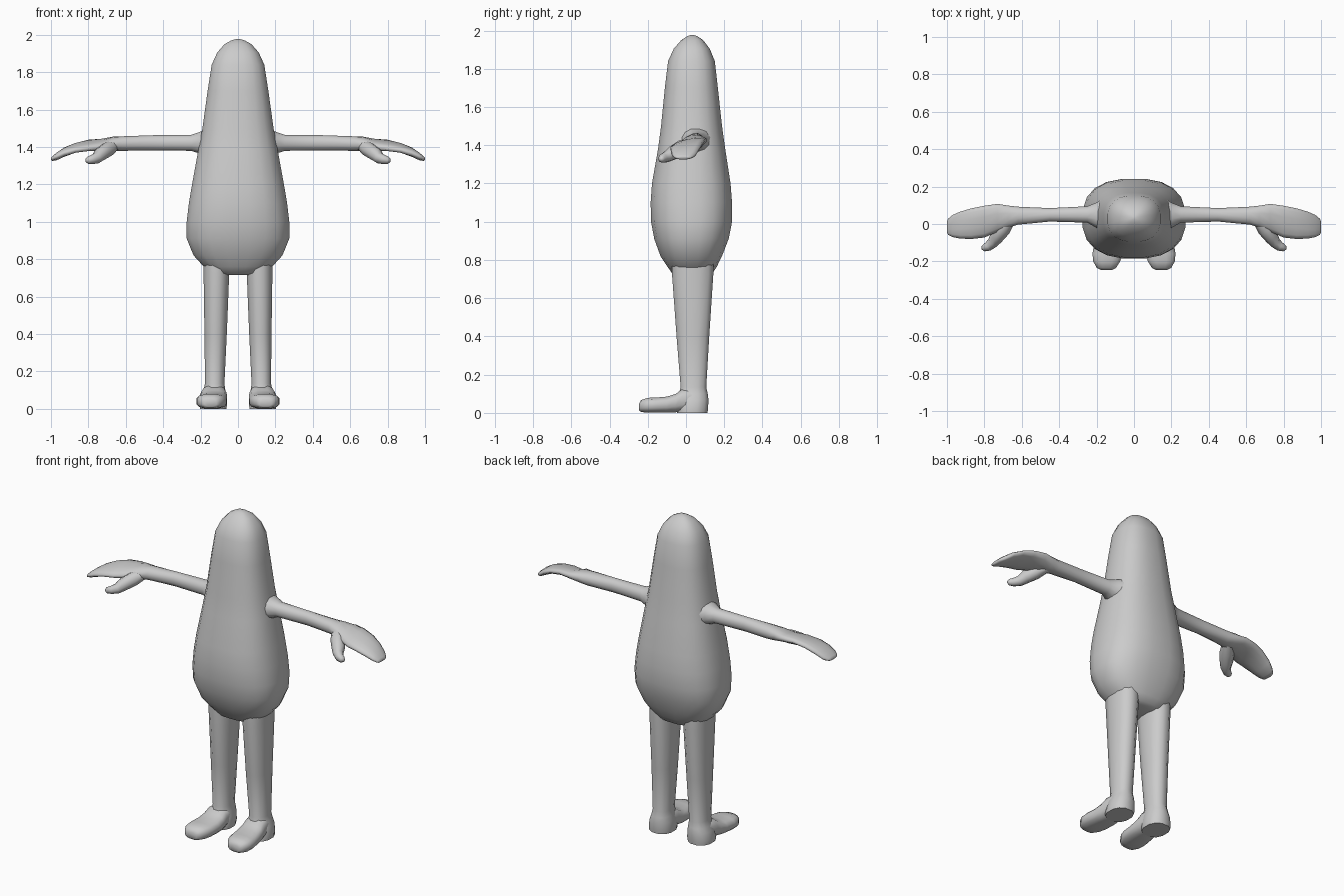
import bpy, bmesh, math
from mathutils import Vector

grey = bpy.data.materials.new("light grey")
grey.diffuse_color = (0.6, 0.6, 0.6, 1)


def loft(name, axis, rings, sides=16, power=2.0, mirror=False, angle=60):
    """Skin rounded rings (pos, a0, a1, b0, b1[, shear]) stacked along an axis."""
    bm = bmesh.new()
    loops = []
    for pos, a0, a1, b0, b1, *shear in rings:
        loop = []
        for i in range(sides):
            t = 2 * math.pi * (i + 0.5) / sides
            c, s = math.cos(t), math.sin(t)
            da = math.copysign(abs(c) ** (2 / power), c) * (a1 - a0) / 2
            db = math.copysign(abs(s) ** (2 / power), s) * (b1 - b0) / 2
            p = [(a0 + a1) / 2 + da, (b0 + b1) / 2 + db + (shear[0] if shear else 0) * da]
            p.insert("xyz".index(axis), pos)
            loop.append(bm.verts.new(p))
        loops.append(loop)
    for lo, hi in zip(loops, loops[1:]):
        for i in range(sides):
            j = (i + 1) % sides
            bm.faces.new((lo[i], lo[j], hi[j], hi[i]))
    bm.faces.new(loops[0])
    bm.faces.new(loops[-1])
    finish(name, bm, mirror, angle)


def finish(name, bm, mirror, angle):
    bmesh.ops.recalc_face_normals(bm, faces=bm.faces)
    me = bpy.data.meshes.new(name)
    bm.to_mesh(me)
    bm.free()
    me.materials.append(grey)
    ob = bpy.data.objects.new(name, me)
    bpy.context.collection.objects.link(ob)
    bpy.ops.object.select_all(action='DESELECT')
    ob.select_set(True)
    bpy.context.view_layer.objects.active = ob
    bpy.ops.object.shade_smooth_by_angle(angle=math.radians(angle))
    if mirror:
        ob.modifiers.new("other side", 'MIRROR')


def tube(name, points, sides=8):
    """Round tube through (x, y, z, radius) points."""
    bm = bmesh.new()
    loops = []
    pts = [Vector(p[:3]) for p in points]
    for k, p in enumerate(pts):
        d = (pts[min(k + 1, len(pts) - 1)] - pts[max(k - 1, 0)]).normalized()
        u = d.cross(Vector((0, 0, 1))).normalized()
        v = d.cross(u)
        r = points[k][3]
        loops.append([bm.verts.new(p + r * (u * math.cos(2 * math.pi * i / sides)
                                            + v * math.sin(2 * math.pi * i / sides)))
                      for i in range(sides)])
    for lo, hi in zip(loops, loops[1:]):
        for i in range(sides):
            j = (i + 1) % sides
            bm.faces.new((lo[i], lo[j], hi[j], hi[i]))
    bm.faces.new(loops[0])
    bm.faces.new(loops[-1])
    finish(name, bm, True, 80)


# Pear-shaped body with the head in one piece: height, half width, front, back
body = [(0.715, 0.09, -0.04, 0.10), (0.725, 0.14, -0.07, 0.135), (0.76, 0.185, -0.095, 0.16),
        (0.82, 0.24, -0.135, 0.19), (0.91, 0.277, -0.168, 0.225), (1.0, 0.277, -0.185, 0.243),
        (1.1, 0.265, -0.187, 0.243), (1.2, 0.248, -0.18, 0.235), (1.38, 0.215, -0.148, 0.207),
        (1.5, 0.192, -0.132, 0.19), (1.7, 0.164, -0.112, 0.168), (1.84, 0.142, -0.095, 0.152),
        (1.905, 0.112, -0.065, 0.125), (1.95, 0.072, -0.025, 0.09), (1.97, 0.035, 0.005, 0.06),
        (1.977, 0.01, 0.025, 0.04)]
loft("body", "z", [(z, -w, w, f, b) for z, w, f, b in body], sides=20, power=2.5, angle=80)

# Arms and mitten hands: x, front, back, bottom, top, roll
loft("arm", "x", [
    (0.16, -0.04, 0.14, 1.34, 1.50), (0.205, -0.02, 0.115, 1.363, 1.482),
    (0.25, 0.006, 0.096, 1.378, 1.466), (0.45, 0.012, 0.086, 1.38, 1.464),
    (0.62, -0.005, 0.094, 1.378, 1.458), (0.67, -0.02, 0.10, 1.38, 1.454, 0.1),
    (0.73, -0.045, 0.11, 1.385, 1.440, 0.2), (0.80, -0.075, 0.10, 1.384, 1.432, 0.2),
    (0.87, -0.083, 0.086, 1.372, 1.418, 0.15), (0.93, -0.08, 0.068, 1.348, 1.396, 0.08),
    (0.97, -0.072, 0.05, 1.328, 1.370), (0.993, -0.06, 0.03, 1.325, 1.350),
    (1.0, -0.045, 0.015, 1.33, 1.342)], sides=12, power=2.2, mirror=True, angle=80)

# Thumbs hooking forward and down
tube("thumb", [(0.66, 0.03, 1.41, 0.03), (0.70, -0.025, 1.385, 0.042),
               (0.735, -0.07, 1.36, 0.038), (0.755, -0.10, 1.34, 0.030),
               (0.78, -0.120, 1.333, 0.025), (0.803, -0.128, 1.328, 0.019),
               (0.815, -0.128, 1.326, 0.008)])

# Legs running down into the heels: z, left, right, front, back
loft("leg", "z", [
    (0.0, 0.06, 0.205, -0.05, 0.115), (0.025, 0.056, 0.207, -0.05, 0.118),
    (0.07, 0.06, 0.198, -0.045, 0.12), (0.10, 0.066, 0.186, -0.04, 0.116),
    (0.135, 0.071, 0.178, -0.03, 0.108), (0.40, 0.058, 0.181, -0.052, 0.124),
    (0.72, 0.045, 0.186, -0.076, 0.146), (0.80, 0.045, 0.186, -0.076, 0.146)],
    sides=12, power=2.3, mirror=True)

# Feet with a flat sole and rounded toes: y, left, right, bottom, top
loft("foot", "y", [
    (-0.245, 0.115, 0.18, 0.012, 0.05), (-0.235, 0.095, 0.20, 0.004, 0.068),
    (-0.20, 0.072, 0.22, 0.0, 0.08), (-0.16, 0.06, 0.224, 0.0, 0.081),
    (-0.10, 0.056, 0.215, 0.0, 0.086), (-0.055, 0.056, 0.207, 0.002, 0.10),
    (-0.02, 0.06, 0.20, 0.004, 0.125), (0.03, 0.065, 0.19, 0.004, 0.13)],
    sides=12, power=2.7, mirror=True)
